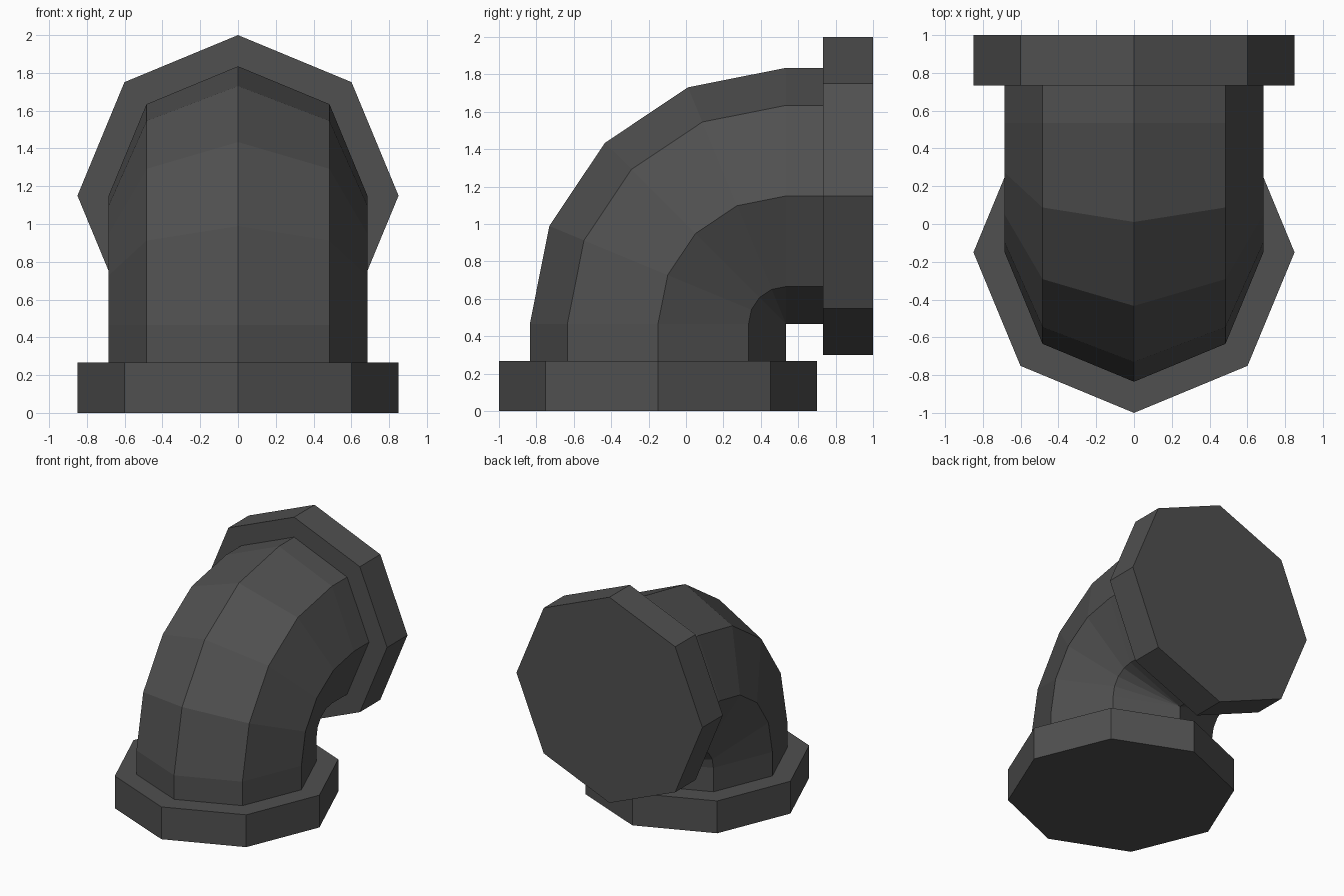
import bpy, bmesh, math

if "Cube" in bpy.data.objects:
    bpy.data.objects.remove(bpy.data.objects["Cube"])

# One flat colour
mat = bpy.data.materials.new("dark grey")
mat.diffuse_color = (0.08, 0.08, 0.08, 1)
mat.use_nodes = True
mat.node_tree.nodes["Principled BSDF"].inputs["Base Color"].default_value = mat.diffuse_color

SIDES = 8
PIPE_R, FLANGE_R = 0.685, 0.85
PIVOT_Y, PIVOT_Z = 0.535, 0.465   # inner corner the elbow bends around
FLANGE_H = 0.267

# Stations along the pipe: (centre y, centre z, bend angle, radius)
low_y, high_z = PIVOT_Y - PIPE_R, PIVOT_Z + PIPE_R
stations = [(low_y, 0, 0, FLANGE_R), (low_y, FLANGE_H, 0, FLANGE_R),
            (low_y, FLANGE_H, 0, PIPE_R)]
for i in range(5):
    t = math.radians(22.5 * i)
    stations.append((PIVOT_Y - PIPE_R * math.cos(t),
                     PIVOT_Z + PIPE_R * math.sin(t), t, PIPE_R))
q = math.pi / 2
stations += [(1 - FLANGE_H, high_z, q, PIPE_R),
             (1 - FLANGE_H, high_z, q, FLANGE_R), (1, high_z, q, FLANGE_R)]

# Loft octagons through the stations: flange, elbow, flange
bm = bmesh.new()
rings = []
for y, z, t, r in stations:
    ring = []
    for k in range(SIDES):
        a = 2 * math.pi * k / SIDES
        out = r * math.cos(a)
        ring.append(bm.verts.new((r * math.sin(a), y - out * math.cos(t),
                                  z + out * math.sin(t))))
    rings.append(ring)
for a, b in zip(rings, rings[1:]):
    for k in range(SIDES):
        n = (k + 1) % SIDES
        bm.faces.new((a[k], a[n], b[n], b[k]))

# Closed ends
bm.faces.new(rings[0])
bm.faces.new(rings[-1])

# Merge the pinched inner corner and orient the faces
bmesh.ops.remove_doubles(bm, verts=bm.verts[:], dist=0.0005)
bmesh.ops.recalc_face_normals(bm, faces=bm.faces[:])
mesh = bpy.data.meshes.new("flanged_pipe_elbow")
bm.to_mesh(mesh)
bm.free()
mesh.materials.append(mat)
obj = bpy.data.objects.new("flanged_pipe_elbow", mesh)
bpy.context.collection.objects.link(obj)
